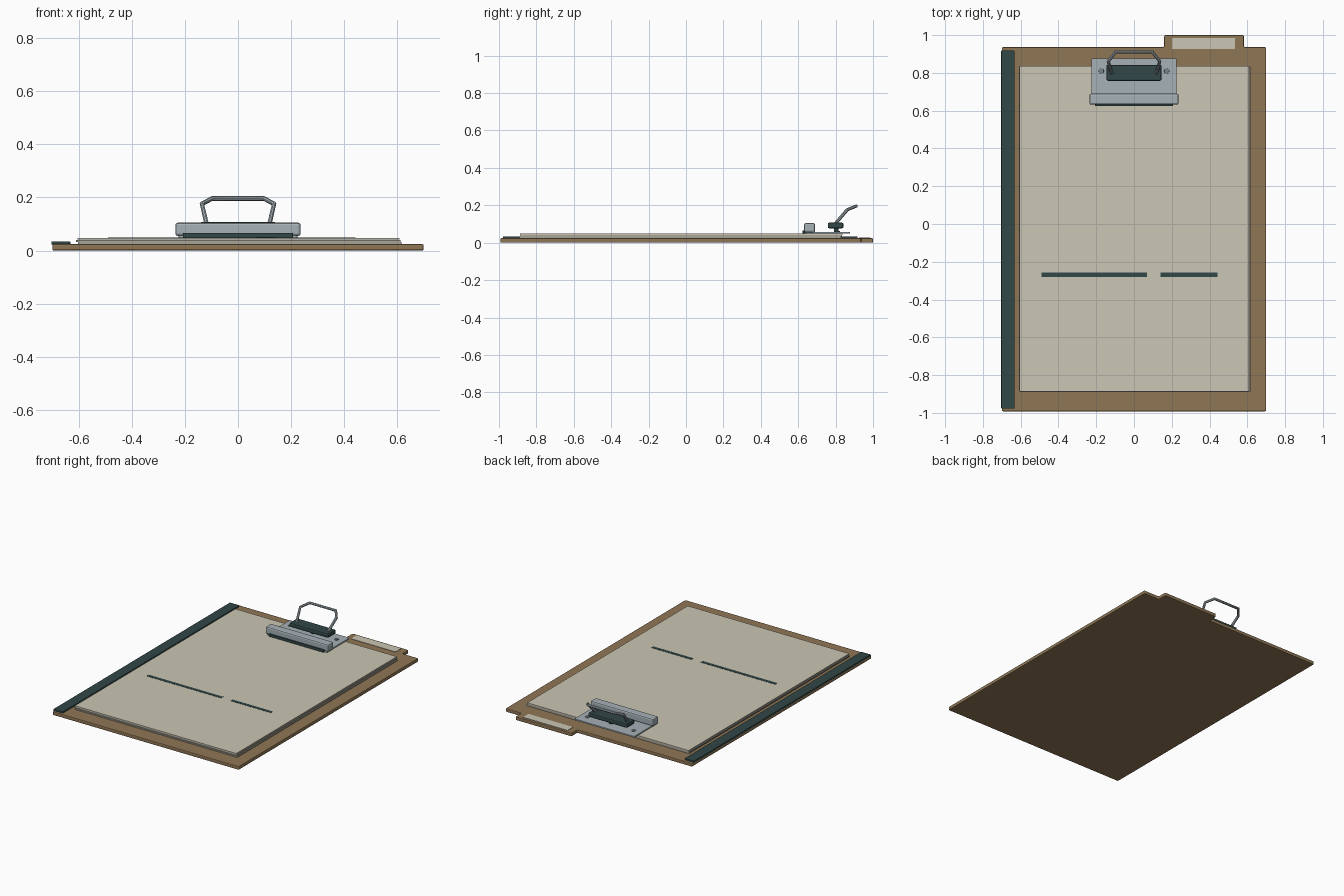
import bpy, bmesh, math

if "Cube" in bpy.data.objects:
    bpy.data.objects.remove(bpy.data.objects["Cube"])


def material(name, hex_code):
    def lin(c):
        c /= 255
        return c / 12.92 if c <= 0.04045 else ((c + 0.055) / 1.055) ** 2.4
    m = bpy.data.materials.new(name)
    m.diffuse_color = [lin(int(hex_code[i:i + 2], 16)) for i in (0, 2, 4)] + [1]
    m.use_nodes = True
    m.node_tree.nodes["Principled BSDF"].inputs["Base Color"].default_value = m.diffuse_color
    return m


BROWN = material("brown board", "8F7655")
CREAM = material("cream paper", "CBC6B5")
EDGE = material("grey paper", "A9A699")
DARK = material("dark green", "324747")
STEEL = material("steel", "A6B1B7")
RIVET = material("dark steel", "7A858B")


def finish(name, bm, mat, bevel=0, segments=2):
    bmesh.ops.recalc_face_normals(bm, faces=bm.faces)
    me = bpy.data.meshes.new(name)
    bm.to_mesh(me)
    bm.free()
    ob = bpy.data.objects.new(name, me)
    bpy.context.collection.objects.link(ob)
    me.materials.append(mat)
    if bevel:
        mod = ob.modifiers.new("bevel", 'BEVEL')
        mod.width, mod.segments, mod.limit_method = bevel, segments, 'ANGLE'
    return ob


def slab(name, outline, z0, z1, mat, bevel=0, corner=0):
    """Extrude an outline upwards, optionally rounding its upright corners."""
    bm = bmesh.new()
    face = bm.faces.new([bm.verts.new((x, y, z0)) for x, y in outline])
    ext = bmesh.ops.extrude_face_region(bm, geom=[face])
    for v in ext["geom"]:
        if isinstance(v, bmesh.types.BMVert):
            v.co.z = z1
    if corner:
        upright = [e for e in bm.edges if abs(e.verts[0].co.z - e.verts[1].co.z) > 1e-5]
        bmesh.ops.bevel(bm, geom=upright, offset=corner, segments=3,
                        profile=0.5, affect='EDGES')
    return finish(name, bm, mat, bevel)


def box(name, x0, x1, y0, y1, z0, z1, mat, bevel=0, corner=0):
    return slab(name, [(x0, y0), (x1, y0), (x1, y1), (x0, y1)], z0, z1, mat, bevel, corner)


def disc(name, x, y, z0, z1, r, mat, bevel=0):
    pts = [(x + r * math.cos(a * math.tau / 16), y + r * math.sin(a * math.tau / 16))
           for a in range(16)]
    return slab(name, pts, z0, z1, mat, bevel)


# backing board with index tab
slab("board", [(-0.70, -0.992), (0.70, -0.992), (0.70, 0.936), (0.582, 0.936),
               (0.582, 1.0), (0.16, 1.0), (0.16, 0.936), (-0.70, 0.936)],
     0, 0.024, BROWN, 0.005, 0.008)
box("tab_label", 0.20, 0.535, 0.926, 0.985, 0.022, 0.0265, CREAM)

# binding strip down the left side
box("spine_strip", -0.703, -0.632, -0.978, 0.918, 0.022, 0.034, DARK, 0.003, 0.004)

# stack of slightly shifted sheets
box("bottom_sheet", -0.604, 0.617, -0.889, 0.830, 0.024, 0.032, EDGE)
box("middle_sheet", -0.610, 0.612, -0.884, 0.834, 0.033, 0.040, EDGE)
box("top_sheet", -0.605, 0.608, -0.887, 0.836, 0.041, 0.048, CREAM)

# printed rules on the top sheet
for i, (x0, x1) in enumerate([(-0.49, 0.07), (0.14, 0.443)]):
    box(f"printed_rule_{i + 1}", x0, x1, -0.280, -0.258, 0.047, 0.0495, DARK)

# clip: base plate, jaw and rubber grip
box("clip_plate", -0.225, 0.225, 0.635, 0.877, 0.048, 0.058, STEEL, 0.002, 0.006)
box("clip_jaw", -0.236, 0.236, 0.632, 0.690, 0.055, 0.105, STEEL, 0.009)
box("jaw_grip", -0.207, 0.207, 0.624, 0.680, 0.048, 0.066, DARK, 0.002)
for side in (-1, 1):
    disc("rivet", side * 0.173, 0.810, 0.056, 0.063, 0.014, RIVET, 0.003)

# spring housing on its short neck
disc("spring_neck", 0, 0.803, 0.056, 0.085, 0.012, DARK)
box("spring_housing", -0.146, 0.146, 0.758, 0.842, 0.077, 0.107, DARK, 0.008)

# bent wire handle
half = [(0.118, 0.795, 0.098), (0.136, 0.862, 0.176), (0.098, 0.910, 0.196)]
path = [(-x, y, z) for x, y, z in half] + half[::-1]
cu = bpy.data.curves.new("wire_handle", 'CURVE')
cu.dimensions = '3D'
cu.bevel_depth, cu.bevel_resolution, cu.use_fill_caps = 0.009, 2, True
sp = cu.splines.new('POLY')
sp.points.add(len(path) - 1)
for p, co in zip(sp.points, path):
    p.co = (*co, 1)
cu.materials.append(STEEL)
handle = bpy.data.objects.new("wire_handle", cu)
bpy.context.collection.objects.link(handle)
bpy.ops.object.select_all(action='DESELECT')
handle.select_set(True)
bpy.context.view_layer.objects.active = handle
bpy.ops.object.convert(target='MESH')
bpy.ops.object.shade_smooth_by_angle(angle=math.radians(40))
